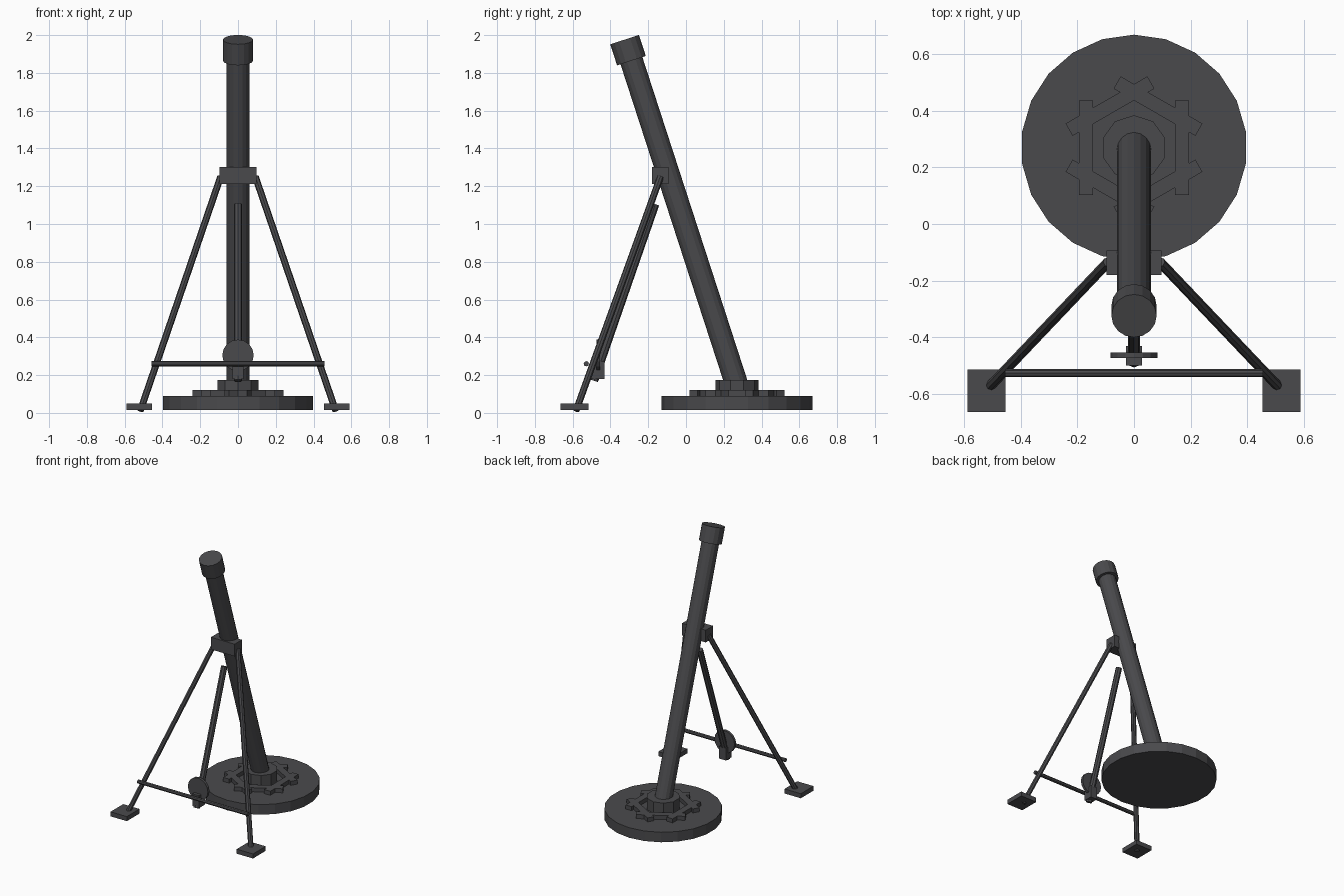
import bpy
from math import radians, cos, sin, pi
from mathutils import Vector, Matrix

cube = bpy.data.objects.get("Cube")
if cube:
    bpy.data.objects.remove(cube, do_unlink=True)

# One dark gunmetal colour throughout
metal = bpy.data.materials.new("dark_grey_metal")
metal.use_nodes = True
colour = (0.068, 0.068, 0.073, 1)
metal.diffuse_color = colour
metal.node_tree.nodes["Principled BSDF"].inputs["Base Color"].default_value = colour


def finish(name):
    ob = bpy.context.object
    ob.name = name
    ob.data.name = name
    ob.data.materials.append(metal)
    return ob


def rod(name, start, end, radius, sides, spin=0.0):
    """Flat-capped prism between two points."""
    a, b = Vector(start), Vector(end)
    axis = b - a
    bpy.ops.mesh.primitive_cylinder_add(vertices=sides, radius=radius, depth=axis.length)
    ob = finish(name)
    turn = Vector((0, 0, 1)).rotation_difference(axis)
    ob.matrix_world = (Matrix.Translation((a + b) / 2) @ turn.to_matrix().to_4x4()
                       @ Matrix.Rotation(spin, 4, "Z"))
    return ob


def box(name, low, high):
    a, b = Vector(low), Vector(high)
    bpy.ops.mesh.primitive_cube_add(size=1, location=(a + b) / 2)
    ob = finish(name)
    ob.scale = b - a
    return ob


BASE_Y = 0.27

# Base plate and barrel socket
rod("base_plate", (0, BASE_Y, 0.015), (0, BASE_Y, 0.09), 0.4, 22)
rod("barrel_socket", (0, BASE_Y, 0.08), (0, BASE_Y, 0.175), 0.115, 10)

# Hexagonal frame of six crossing ribs on the plate
for i in range(6):
    angle = i * pi / 3
    rib = box(f"base_rib_{i + 1}", (-0.025, -0.167, 0.06), (0.025, 0.167, 0.12))
    rib.location = (0.17 * cos(angle), BASE_Y + 0.17 * sin(angle), 0.09)
    rib.rotation_euler.z = angle

# Leaning barrel with muzzle collar
tilt = radians(18)
lean = Vector((0, -sin(tilt), cos(tilt)))
muzzle = Vector((0, -0.325, 1.976))
rod("barrel", muzzle - lean * 1.97, muzzle - lean * 0.02, 0.061, 16)
rod("muzzle_collar", muzzle - lean * 0.117, muzzle, 0.08, 16)

# Clamp joining barrel and bipod
box("barrel_clamp", (-0.098, -0.18, 1.212), (0.098, -0.093, 1.303))

# Bipod legs and feet
for side, s in (("left", 1), ("right", -1)):
    rod(f"{side}_leg", (s * 0.092, -0.135, 1.25), (s * 0.517, -0.582, 0.012), 0.018, 8)
    box(f"{side}_foot", (min(s * 0.455, s * 0.59), -0.665, 0.016),
        (max(s * 0.455, s * 0.59), -0.515, 0.05))

# Cross brace between the legs
rod("cross_brace", (-0.457, -0.528, 0.26), (0.457, -0.528, 0.26), 0.014, 8)

# Elevating screw, gear block and handwheel
rod("elevating_screw", (0, -0.163, 1.105), (0, -0.487, 0.17), 0.022, 8)
box("gear_block", (-0.028, -0.5, 0.18), (0.028, -0.432, 0.272))
rod("handwheel", (0, -0.455, 0.305), (0, -0.475, 0.305), 0.083, 16)
